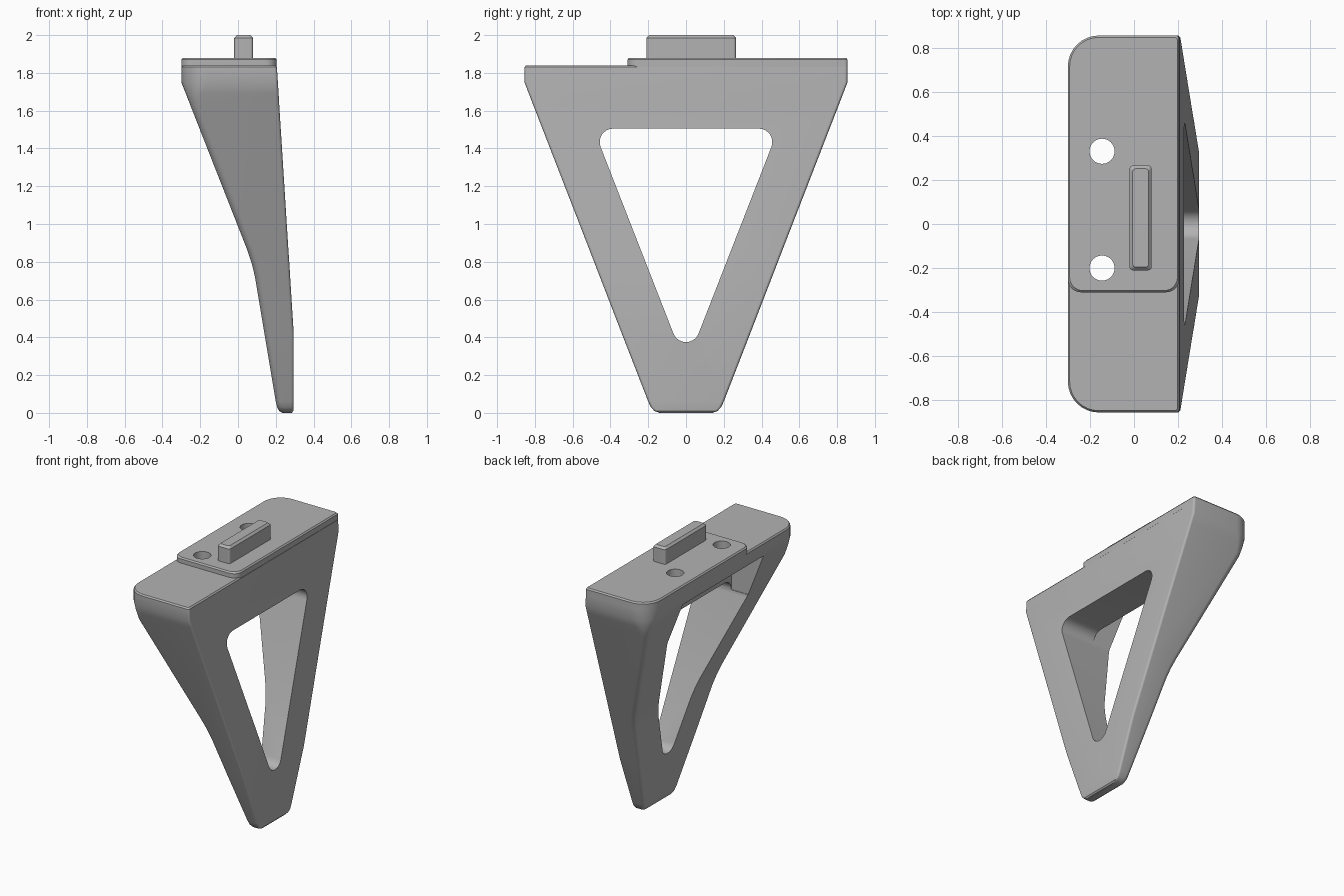
import bpy, bmesh, math
from mathutils import Vector

if "Cube" in bpy.data.objects:
    bpy.data.objects.remove(bpy.data.objects["Cube"], do_unlink=True)

grey = bpy.data.materials.new("plain grey")
grey.use_nodes = True
grey.diffuse_color = (0.45, 0.45, 0.45, 1)
grey.node_tree.nodes["Principled BSDF"].inputs["Base Color"].default_value = grey.diffuse_color


def fillet(points, radii, steps=8):
    """Round every corner of a 2D polygon."""
    out = []
    for i, (p, r) in enumerate(zip(points, radii)):
        p = Vector(p)
        a = (Vector(points[i - 1]) - p).normalized()
        b = (Vector(points[(i + 1) % len(points)]) - p).normalized()
        half = a.angle(b) / 2
        centre = p + (a + b).normalized() * r / math.sin(half)
        start = p + a * r / math.tan(half) - centre
        end = p + b * r / math.tan(half) - centre
        sweep = math.pi - 2 * half
        for k in range(steps + 1):
            t = k / steps
            arm = (start * math.sin((1 - t) * sweep) + end * math.sin(t * sweep)) / math.sin(sweep)
            out.append(centre + arm)
    return out


def loft(name, rings):
    """Skin a stack of equal-length rings and cap both ends."""
    bm = bmesh.new()
    rows = [[bm.verts.new(co) for co in ring] for ring in rings]
    for low, high in zip(rows, rows[1:]):
        for i in range(len(low)):
            j = (i + 1) % len(low)
            bm.faces.new((low[i], low[j], high[j], high[i]))
    bm.faces.new(rows[0][::-1])
    bm.faces.new(rows[-1])
    bmesh.ops.recalc_face_normals(bm, faces=bm.faces)
    mesh = bpy.data.meshes.new(name)
    bm.to_mesh(mesh)
    bm.free()
    mesh.materials.append(grey)
    obj = bpy.data.objects.new(name, mesh)
    bpy.context.collection.objects.link(obj)
    return obj


def slab_ring(z, x0, x1, y0, y1, radii):
    corners = [(x0, y0), (x1, y0), (x1, y1), (x0, y1)]
    return [(p.x, p.y, z) for p in fillet(corners, radii)]


def select(obj):
    bpy.ops.object.select_all(action="DESELECT")
    obj.select_set(True)
    bpy.context.view_layer.objects.active = obj


def cut(obj, cutter):
    mod = obj.modifiers.new("cut", "BOOLEAN")
    mod.operation = "DIFFERENCE"
    mod.solver = "EXACT"
    mod.object = cutter
    select(obj)
    bpy.ops.object.modifier_apply(modifier=mod.name)


# Tapered body: height, back x, front x, half width, back corner radius
levels = [
    (0.0, 0.235, 0.285, 0.14, 0.02),
    (0.01, 0.218, 0.293, 0.167, 0.025),
    (0.03, 0.207, 0.295, 0.186, 0.03),
    (0.06, 0.2, 0.295, 0.2, 0.03),
    (0.42, 0.14, 0.295, 0.34, 0.03),
    (0.72, 0.09, 0.276, 0.456, 0.035),
    (0.79, 0.073, 0.272, 0.483, 0.035),
    (0.86, 0.05, 0.267, 0.51, 0.035),
    (1.62, -0.249, 0.219, 0.805, 0.05),
    (1.69, -0.276, 0.215, 0.832, 0.09),
    (1.75, -0.3, 0.211, 0.855, 0.14),
    (1.83, -0.3, 0.206, 0.855, 0.14),
    (1.84, -0.292, 0.198, 0.847, 0.132),
]
body = loft("tapered_body", [slab_ring(z, x0, x1, -w, w, (r, 0.015, 0.015, r))
                             for z, x0, x1, w, r in levels])

# Raised mounting plate covering most of the top
plate = loft("mounting_plate", [
    slab_ring(z, -0.3 + d, 0.205 - d, -0.31 + d, 0.855 - d, (0.06, 0.06, 0.015, 0.14 - d))
    for z, d in ((1.825, 0), (1.87, 0), (1.88, 0.008))])

# Locating tab
tab = loft("locating_tab", [
    slab_ring(z, -0.02 + d, 0.08 - d, -0.21 + d, 0.265 - d, [0.015] * 4)
    for z, d in ((1.86, 0), (1.985, 0), (2.0, 0.014))])

# Triangular window through the body
triangle = fillet([(0, 0.25), (0.49, 1.505), (-0.49, 1.505)], [0.071] * 3)
window = loft("window_cutter", [[(x, p.x, p.y) for p in triangle] for x in (-0.6, 0.6)])

# Pocket under the plate, open to the back, giving access to the screw holes
section = fillet([(-0.6, 1.43), (-0.04, 1.43), (-0.04, 1.74), (-0.6, 1.74)],
                 [0.01, 0.01, 0.06, 0.01])
pocket = loft("pocket_cutter", [[(p.x, y, p.y) for p in section] for y in (-0.46, 0.46)])

cutters = [window, pocket]
cut(body, window)
cut(body, pocket)

# Two screw holes
for y in (-0.2, 0.33):
    circle = [(-0.145 + 0.057 * math.cos(a), y + 0.057 * math.sin(a))
              for a in (math.tau * k / 40 for k in range(40))]
    hole = loft("hole_cutter", [[(px, py, z) for px, py in circle] for z in (1.6, 2.1)])
    cut(body, hole)
    cut(plate, hole)
    cutters.append(hole)

for cutter in cutters:
    bpy.data.objects.remove(cutter, do_unlink=True)

for obj in (body, plate, tab):
    select(obj)
    bpy.ops.object.shade_smooth_by_angle(angle=math.radians(30))
